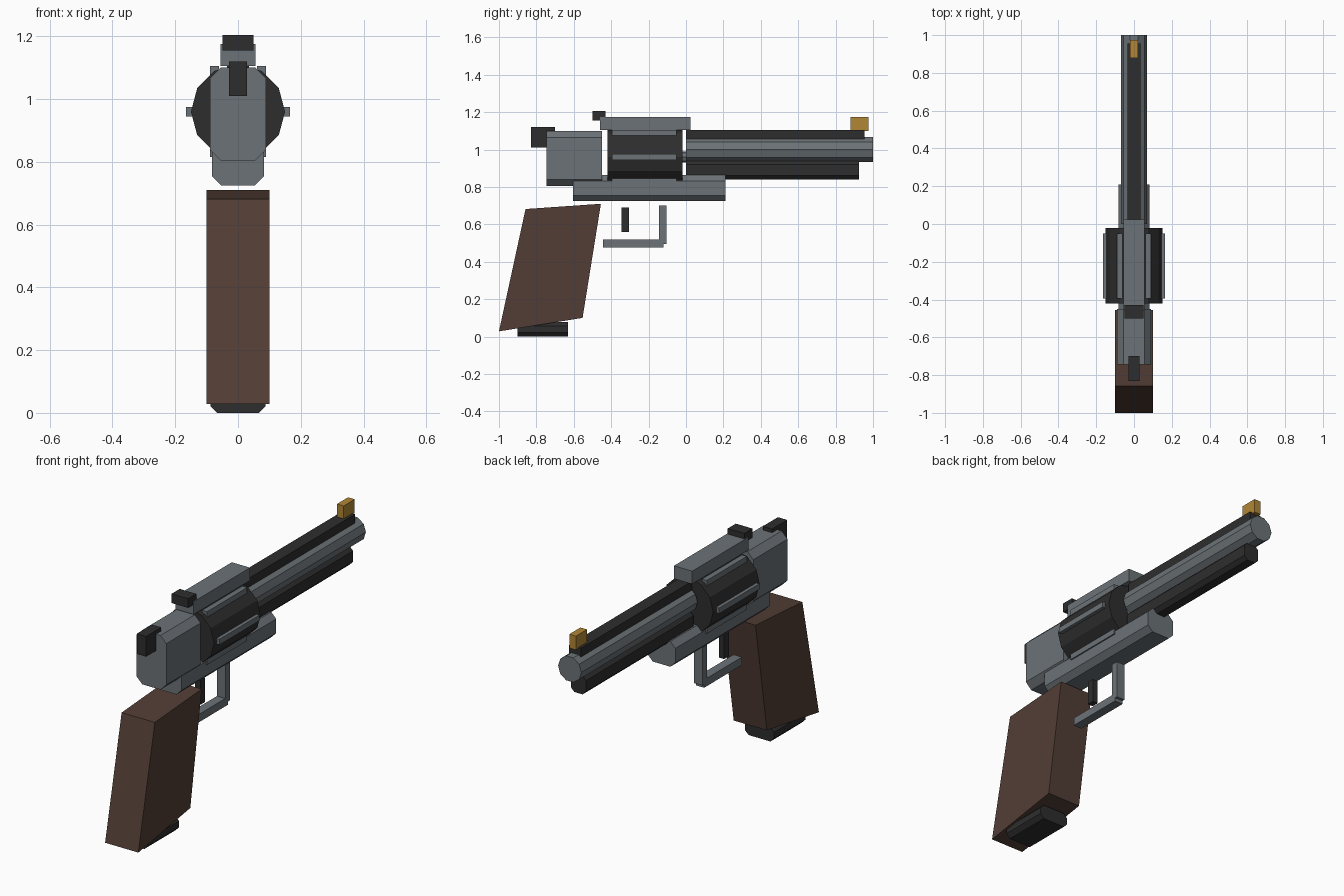
import bpy, bmesh
from math import cos, sin, tau

if "Cube" in bpy.data.objects:
    bpy.data.objects.remove(bpy.data.objects["Cube"], do_unlink=True)


def material(name, rgb):
    mat = bpy.data.materials.new(name)
    mat.use_nodes = True
    mat.diffuse_color = (*rgb, 1)
    mat.node_tree.nodes["Principled BSDF"].inputs["Base Color"].default_value = (*rgb, 1)
    return mat


steel = material("grey steel", (0.15, 0.17, 0.185))
black = material("dark metal", (0.027, 0.027, 0.027))
wood = material("brown wood", (0.084, 0.048, 0.036))
brass = material("brass", (0.44, 0.24, 0.035))


def prism(name, mat, start, end):
    """Closed solid between two matching loops of points."""
    bm = bmesh.new()
    a = [bm.verts.new(p) for p in start]
    b = [bm.verts.new(p) for p in end]
    bm.faces.new(a)
    bm.faces.new(b)
    for i in range(len(a)):
        j = (i + 1) % len(a)
        bm.faces.new((a[i], a[j], b[j], b[i]))
    bmesh.ops.recalc_face_normals(bm, faces=bm.faces)
    mesh = bpy.data.meshes.new(name)
    bm.to_mesh(mesh)
    bm.free()
    mesh.materials.append(mat)
    obj = bpy.data.objects.new(name, mesh)
    bpy.context.collection.objects.link(obj)
    return obj


def along_y(name, mat, profile, y0, y1):
    """Extrude an (x, z) profile along the length."""
    return prism(name, mat, [(x, y0, z) for x, z in profile], [(x, y1, z) for x, z in profile])


def block(name, mat, half, y0, y1, z0, z1, chamfer=0, x=0):
    """Box, with its long edges chamfered if asked."""
    c = chamfer
    if c:
        right = [(half - c, z0), (half, z0 + c), (half, z1 - c), (half - c, z1)]
    else:
        right = [(half, z0), (half, z1)]
    left = [(-px, pz) for px, pz in reversed(right)]
    return along_y(name, mat, [(x + px, pz) for px, pz in right + left], y0, y1)


def rod(name, mat, sides, radius, z, y0, y1):
    ring = [(radius * cos(tau * i / sides), z + radius * sin(tau * i / sides)) for i in range(sides)]
    return along_y(name, mat, ring, y0, y1)


# Frame
block("rear_frame", steel, 0.09, -0.745, -0.45, 0.805, 1.10, 0.035)
block("lower_frame", steel, 0.083, -0.605, 0.21, 0.725, 0.863, 0.03)
block("top_strap", steel, 0.055, -0.46, 0.025, 1.105, 1.175)

# Barrel group
rod("barrel", steel, 10, 0.07, 1.0, 0, 1)
block("barrel_rib", black, 0.035, 0, 0.955, 1.055, 1.105)
block("barrel_underlug", black, 0.045, 0, 0.925, 0.84, 0.94, 0.02)

# Drum with six raised bars
rod("drum", black, 12, 0.15, 0.96, -0.42, -0.02)
rod("drum_axle", steel, 8, 0.03, 0.96, -0.1, 0.05)
for i in range(6):
    x, z = 0.15 * cos(tau * i / 6), 0.96 + 0.15 * sin(tau * i / 6)
    block(f"drum_bar_{i + 1}", steel, 0.015, -0.395, -0.05, z - 0.015, z + 0.015, x=x)

# Sights and hammer
block("front_sight", brass, 0.02, 0.88, 0.975, 1.10, 1.175)
block("rear_sight", black, 0.05, -0.50, -0.43, 1.155, 1.205)
block("hammer", black, 0.028, -0.83, -0.70, 1.01, 1.12)

# Trigger and guard
block("trigger", black, 0.016, -0.345, -0.305, 0.56, 0.69)
block("guard_post", steel, 0.025, -0.145, -0.105, 0.495, 0.70)
block("guard_bar", steel, 0.025, -0.445, -0.12, 0.477, 0.52)

# Grip and butt cap
side = [(-1, 0.028), (-0.553, 0.10), (-0.455, 0.71), (-0.858, 0.682)]
prism("grip", wood, [(-0.1, y, z) for y, z in side], [(0.1, y, z) for y, z in side])
block("butt_cap", black, 0.088, -0.90, -0.632, 0, 0.078, 0.022)
